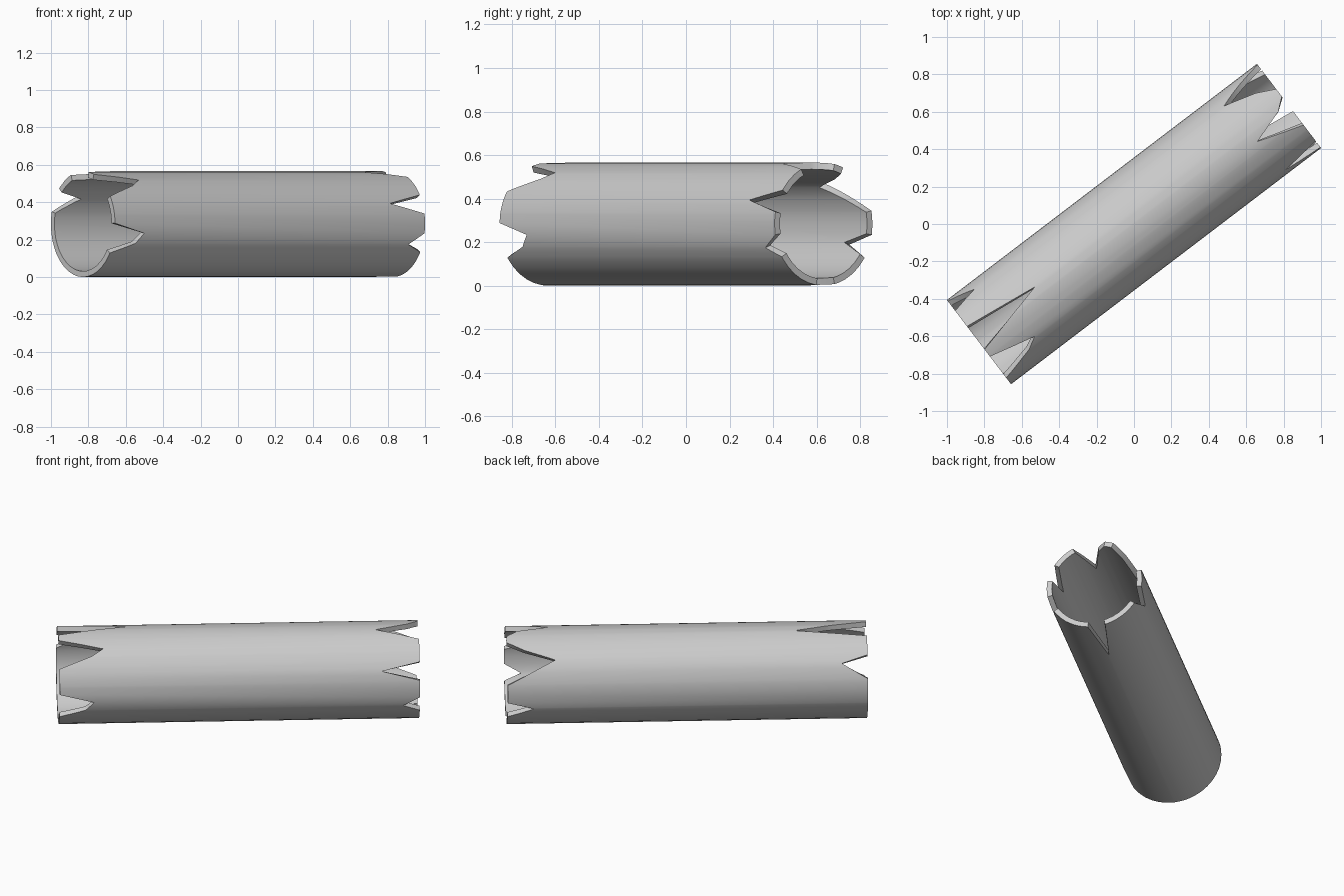
import bpy, bmesh, math
from mathutils import Matrix

cube = bpy.data.objects.get("Cube")
if cube:
    bpy.data.objects.remove(cube, do_unlink=True)

RADIUS, WALL, HALF = 0.283, 0.031, 1.042
HEADING = math.radians(37.3)
SEGMENTS = 40

# Broken edge of each end: (angle around the pipe, depth of the break)
left_breaks = [(13.5, 0), (32, .15), (42, 0), (68, 0), (79, .415), (100, 0),
               (110, 0), (123.5, .255), (133, .19), (148, 0),
               (179, 0), (190, .2), (201.5, .15), (213, 0)]
right_breaks = [(12.5, 0), (42, .278), (55, .1), (66.5, 0),
                (77, 0), (88, .065), (100, .25), (117, 0),
                (146.5, 0), (157, .22), (168.5, 0),
                (190, 0), (202.6, .097), (212, 0),
                (262, 0), (272, .34), (283, 0),
                (327, 0), (340.6, .154), (350, 0)]


def depth_at(breaks, angle):
    """Depth of the broken edge at an angle, straight between points."""
    points = [(0, 0)] + breaks + [(360, 0)]
    for (a, da), (b, db) in zip(points, points[1:]):
        if a <= angle <= b:
            return da + (db - da) * (angle - a) / (b - a)
    return 0


# Columns: even steps, plus every corner of the broken edges
corners = {a for a, d in left_breaks + right_breaks}
steps = {i * 360 / SEGMENTS for i in range(SEGMENTS)}
angles = sorted(corners | {s for s in steps if all(abs(s - c) > 1 for c in corners)})

# Pipe wall: each column has four corners, outer and inner at both ends
bm = bmesh.new()
columns = []
for angle in angles:
    t = math.radians(angle)
    left = -HALF + depth_at(left_breaks, angle)
    right = HALF - depth_at(right_breaks, angle)
    loop = [(left, RADIUS), (right, RADIUS),
            (right, RADIUS - WALL), (left, RADIUS - WALL)]
    columns.append([bm.verts.new((u, r * math.cos(t), r * math.sin(t)))
                    for u, r in loop])
for here, there in zip(columns, columns[1:] + columns[:1]):
    for i in range(4):
        j = (i + 1) % 4
        bm.faces.new((here[i], here[j], there[j], there[i]))
bmesh.ops.recalc_face_normals(bm, faces=bm.faces)
bm.transform(Matrix.Translation((0, 0, RADIUS)) @ Matrix.Rotation(HEADING, 4, 'Z'))

mesh = bpy.data.meshes.new("broken_pipe")
bm.to_mesh(mesh)
bm.free()
pipe = bpy.data.objects.new("broken_pipe", mesh)
bpy.context.collection.objects.link(pipe)

# Plain grey
grey = bpy.data.materials.new("light_grey")
grey.use_nodes = True
colour = (0.6, 0.6, 0.6, 1)
grey.diffuse_color = colour
grey.node_tree.nodes["Principled BSDF"].inputs["Base Color"].default_value = colour
mesh.materials.append(grey)

bpy.ops.object.select_all(action='DESELECT')
pipe.select_set(True)
bpy.context.view_layer.objects.active = pipe
bpy.ops.object.shade_smooth_by_angle(angle=math.radians(35))
